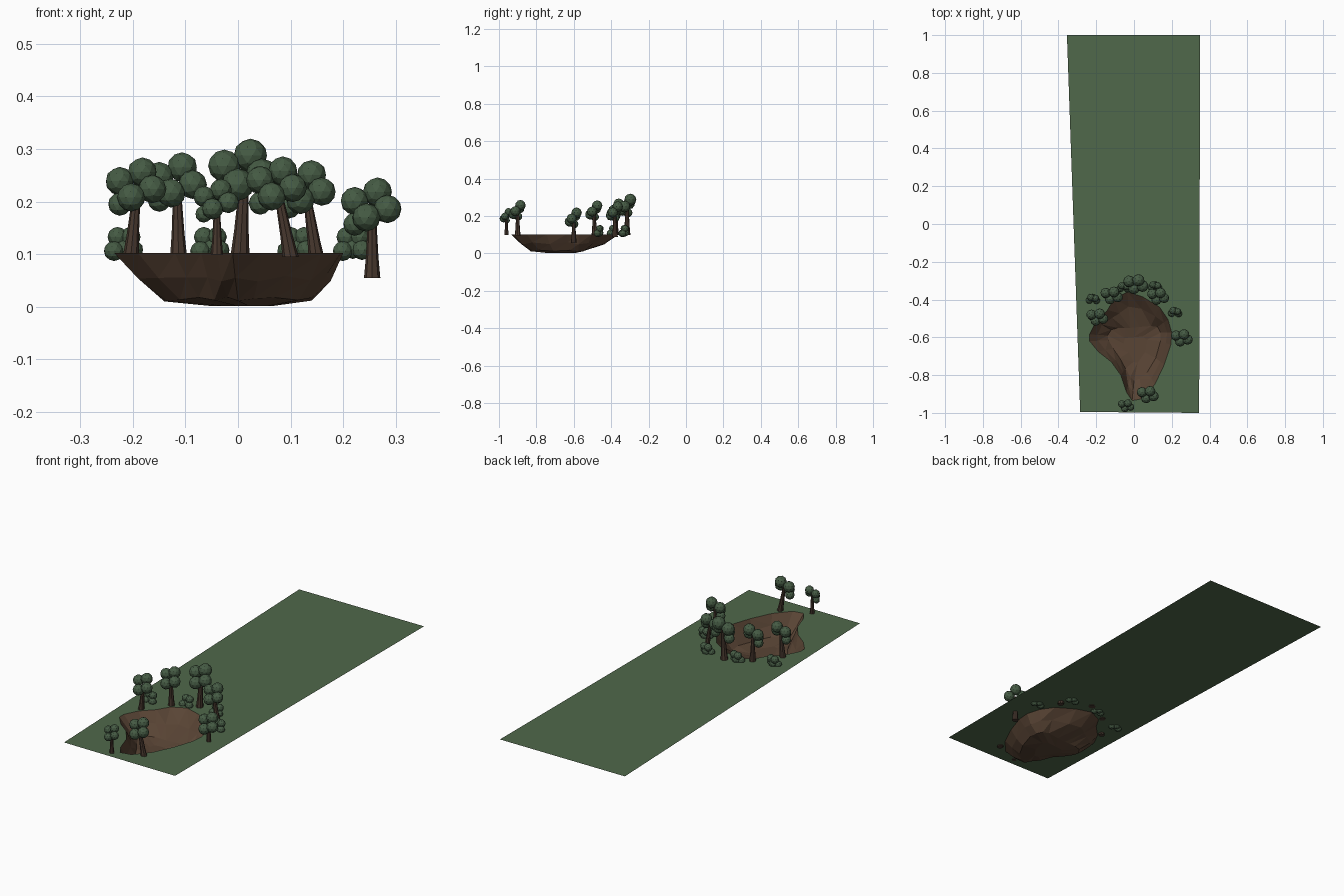
import bpy, bmesh, math, random
from mathutils import Vector, Matrix

if "Cube" in bpy.data.objects:
    bpy.data.objects.remove(bpy.data.objects["Cube"])

random.seed(4)
G = 0.102  # ground level


def mat(name, c):
    m = bpy.data.materials.new(name)
    m.diffuse_color = (*c, 1)
    m.use_nodes = True
    m.node_tree.nodes["Principled BSDF"].inputs["Base Color"].default_value = m.diffuse_color
    return m


GRASS = mat("grass", (0.08, 0.14, 0.07))
LEAF = mat("leaf", (0.06, 0.105, 0.058))
EARTH = mat("earth", (0.10, 0.058, 0.035))
BARK = mat("bark", (0.065, 0.04, 0.028))


def finish(bm, name, material):
    me = bpy.data.meshes.new(name)
    bm.to_mesh(me)
    bm.free()
    me.materials.append(material)
    ob = bpy.data.objects.new(name, me)
    bpy.context.collection.objects.link(ob)
    return ob


# Pit outlines, clockwise from the back
RIM = [(-.035, -.36), (.045, -.385), (.135, -.44), (.18, -.505), (.20, -.575),
       (.195, -.64), (.16, -.745), (.11, -.85), (.045, -.925), (-.01, -.935),
       (-.04, -.89), (-.07, -.80), (-.12, -.73), (-.19, -.675), (-.235, -.62),
       (-.235, -.585), (-.20, -.515), (-.14, -.455), (-.105, -.395)]
FLOOR = [(-.02, -.55), (.03, -.545), (.09, -.54), (.125, -.545), (.14, -.575),
         (.14, -.62), (.115, -.71), (.07, -.785), (.03, -.82), (.0, -.83),
         (-.02, -.81), (-.045, -.765), (-.075, -.71), (-.11, -.66), (-.135, -.615),
         (-.14, -.59), (-.12, -.56), (-.085, -.55), (-.05, -.55)]
N = len(RIM)


def loop(bm, pts):
    vs = [bm.verts.new(p) for p in pts]
    return vs, [bm.edges.new((vs[i], vs[(i + 1) % len(vs)])) for i in range(len(vs))]


# Ground sheet with the pit cut out
bm = bmesh.new()
_, e1 = loop(bm, [(-.285, -.995, G), (.345, -1, G), (.35, 1, G), (-.355, 1, G)])
_, e2 = loop(bm, [(x, y, G) for x, y in RIM])
bmesh.ops.triangle_fill(bm, edges=e1 + e2, use_beauty=True, normal=(0, 0, 1))
for f in bm.faces:
    if f.normal.z < 0:
        f.normal_flip()
finish(bm, "ground", GRASS)

# Pit: rim, uneven middle ring, floor ring, low centre
bm = bmesh.new()
rings = [[bm.verts.new((x, y, G)) for x, y in RIM], [], []]
for (rx, ry), (fx, fy) in zip(RIM, FLOOR):
    t = random.uniform(.38, .5)
    rings[1].append(bm.verts.new((rx + (fx - rx) * t, ry + (fy - ry) * t,
                                  .056 + random.uniform(-.009, .007))))
    rings[2].append(bm.verts.new((fx, fy, random.uniform(.01, .019))))
inner = [bm.verts.new((.01 + (x - .01) * .45, -.65 + (y + .65) * .5, .002)) for x, y in FLOOR[::2]]
for a, b in zip(rings, rings[1:]):
    for i in range(N):
        j = (i + 1) % N
        bm.faces.new((a[i], b[i], b[j]))
        bm.faces.new((a[i], b[j], a[j]))
K = len(inner)
for k in range(K):
    n = (k + 1) % K
    outer = [rings[2][i] for i in range(2 * k, min(2 * k + 3, N))]
    if k == K - 1:
        outer.append(rings[2][0])
    for a, b in zip(outer, outer[1:]):
        bm.faces.new((a, b, inner[k]))
    bm.faces.new((outer[-1], inner[n], inner[k]))
bm.faces.new(inner)
bmesh.ops.recalc_face_normals(bm, faces=bm.faces[:])
if sum(f.normal.z * f.calc_area() for f in bm.faces) < 0:
    bmesh.ops.reverse_faces(bm, faces=bm.faces[:])
finish(bm, "pit", EARTH)


def blobs(name, base, scale, items, lean=0):
    bm = bmesh.new()
    for x, y, z, r in items:
        p = base + Vector((x, y, z)) * scale + Vector((lean, 0, 0))
        turn = Matrix.Rotation(random.uniform(0, 6), 4, 'Z')
        bmesh.ops.create_icosphere(bm, subdivisions=2, radius=r * scale,
                                   matrix=Matrix.Translation(p) @ turn)
    finish(bm, name, LEAF)


CROWN = [(.010, .015, .163, .028), (-.033, .010, .146, .027), (.029, -.012, .131, .027),
         (-.011, -.022, .115, .027), (-.033, .003, .102, .022)]
BUSH = [(-.012, .008, .03, .019), (.013, .004, .03, .019),
        (-.019, -.006, .003, .019), (.018, -.008, .005, .019), (0, .006, .008, .02)]


def tree(i, x, y, z, s, lean):
    base = Vector((x, y, z))
    # Flared, tapering trunk
    bm = bmesh.new()
    rows = []
    for t, r in ((0, .0155), (.3, .012), (.65, .0095), (1, .007)):
        c = base + Vector((lean * t, 0, .13 * s * t))
        rows.append([bm.verts.new(c + Vector((math.cos(a), math.sin(a), 0)) * r * s)
                     for a in (k * math.tau / 8 for k in range(8))])
    for a, b in zip(rows, rows[1:]):
        for k in range(8):
            bm.faces.new((a[k], a[(k + 1) % 8], b[(k + 1) % 8], b[k]))
    bm.faces.new(rows[0][::-1])
    bm.faces.new(rows[-1])
    finish(bm, f"trunk_{i}", BARK)
    blobs(f"crown_{i}", base, s, CROWN, lean)


TREES = [(-.204, -.49, .093, 1, .012), (-.113, -.375, .099, 1.02, -.003),
         (.004, -.315, .10, 1.15, .008), (.10, -.90, .095, 1, -.025),
         (.15, -.38, .088, 1, -.02), (-.04, -.96, .10, .75, 0),
         (.255, -.60, .055, 1, 0)]
for i, t in enumerate(TREES):
    tree(i, *t)

for i, (x, y) in enumerate([(-.217, -.397), (-.053, -.335), (.112, -.33), (.218, -.467)]):
    blobs(f"bush_{i}", Vector((x, y, .103)), 1, BUSH)
